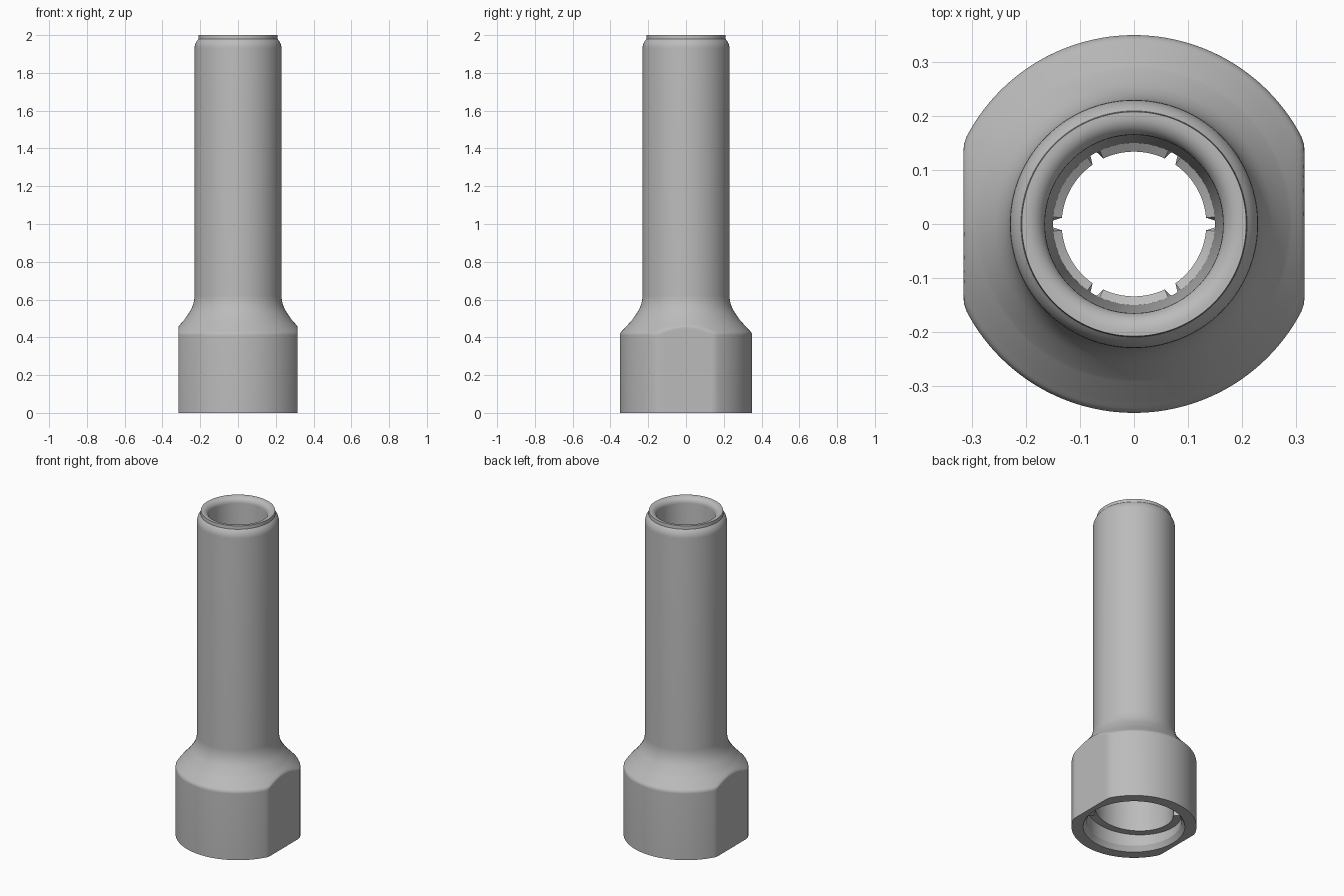
import bpy, bmesh, math

SEGMENTS = 144
FLAT = 0.316

cube = bpy.data.objects.get("Cube")
if cube:
    bpy.data.objects.remove(cube, do_unlink=True)

grey = bpy.data.materials.new("satin grey")
grey.use_nodes = True
colour = (0.5, 0.5, 0.5, 1)
grey.diffuse_color = colour
grey.node_tree.nodes["Principled BSDF"].inputs["Base Color"].default_value = colour


def arc(cx, cz, radius, start, end, steps):
    """Points of a circular arc in the profile plane."""
    angles = [math.radians(start + (end - start) * i / steps) for i in range(steps + 1)]
    return [(cx + radius * math.cos(a), cz + radius * math.sin(a)) for a in angles]


def flatten(r, a):
    """Trim a radius to the two wrench flats, with softened corners."""
    limit = FLAT / max(abs(math.cos(a)), 0.01)
    k = 0.006
    h = max(k - abs(r - limit), 0) / k
    return min(r, limit) - h * h * k / 4


def ramp(a):
    """Height of the two helical ledges in the socket."""
    return 0.06 * (((a + math.radians(42)) / math.pi) % 1)


def notch(a):
    """Depth of the six narrow slots in the throat."""
    offset = abs((math.degrees(a) + 30) % 60 - 30)
    return 0.016 if offset < 3 else 0


def build(name, rings):
    bm = bmesh.new()
    loops = []
    for radius, height in rings:
        loop = []
        for i in range(SEGMENTS):
            a = math.tau * i / SEGMENTS
            r, z = radius(a), height(a)
            loop.append(bm.verts.new((r * math.cos(a), r * math.sin(a), z)))
        loops.append(loop)
    for j, low in enumerate(loops):
        high = loops[(j + 1) % len(loops)]
        for i in range(SEGMENTS):
            k = (i + 1) % SEGMENTS
            bm.faces.new((low[i], low[k], high[k], high[i]))
    bmesh.ops.recalc_face_normals(bm, faces=bm.faces)
    mesh = bpy.data.meshes.new(name)
    bm.to_mesh(mesh)
    bm.free()
    mesh.materials.append(grey)
    obj = bpy.data.objects.new(name, mesh)
    bpy.context.collection.objects.link(obj)
    bpy.ops.object.select_all(action="DESELECT")
    obj.select_set(True)
    bpy.context.view_layer.objects.active = obj
    bpy.ops.object.shade_smooth_by_angle(angle=math.radians(32))


# Outer skin: flatted collar, sloping shoulder, tube and rounded top
outer = [(0.35, 0), (0.35, 0.41)]
outer += arc(0.32, 0.41, 0.03, 8, 45, 4)
outer += [(0.341 - 0.006 * i, 0.431 + 0.0065 * i) for i in range(1, 10)]
outer += arc(0.40, 0.625, 0.17, 217, 180, 8)
outer += [(0.23, 1.93)] + arc(0.16, 1.93, 0.07, 10, 45, 5) + [(0.208, 2.0)]
# Rounded mouth and tapering bore
outer += arc(0.20, 1.965, 0.035, 90, 180, 7) + [(0.15, 0.56)]
rings = [(lambda a, r=r: flatten(r, a), lambda a, z=z: z) for r, z in outer]

# Notched throat
for z in (0.55, 0.46):
    rings.append((lambda a: 0.134 + notch(a), lambda a, z=z: z))

# Socket open at the bottom, with a stepped helical ledge
socket = [(0.2, 0.40, 0), (0.22, 0.28, 0), (0.22, 0.07, 1), (0.265, 0.07, 1),
          (0.265, 0.03, 0), (0.285, 0, 0)]
for r, z, twist in socket:
    rings.append((lambda a, r=r: r, lambda a, z=z, t=twist: z + t * ramp(a)))

build("flanged_sleeve", rings)
